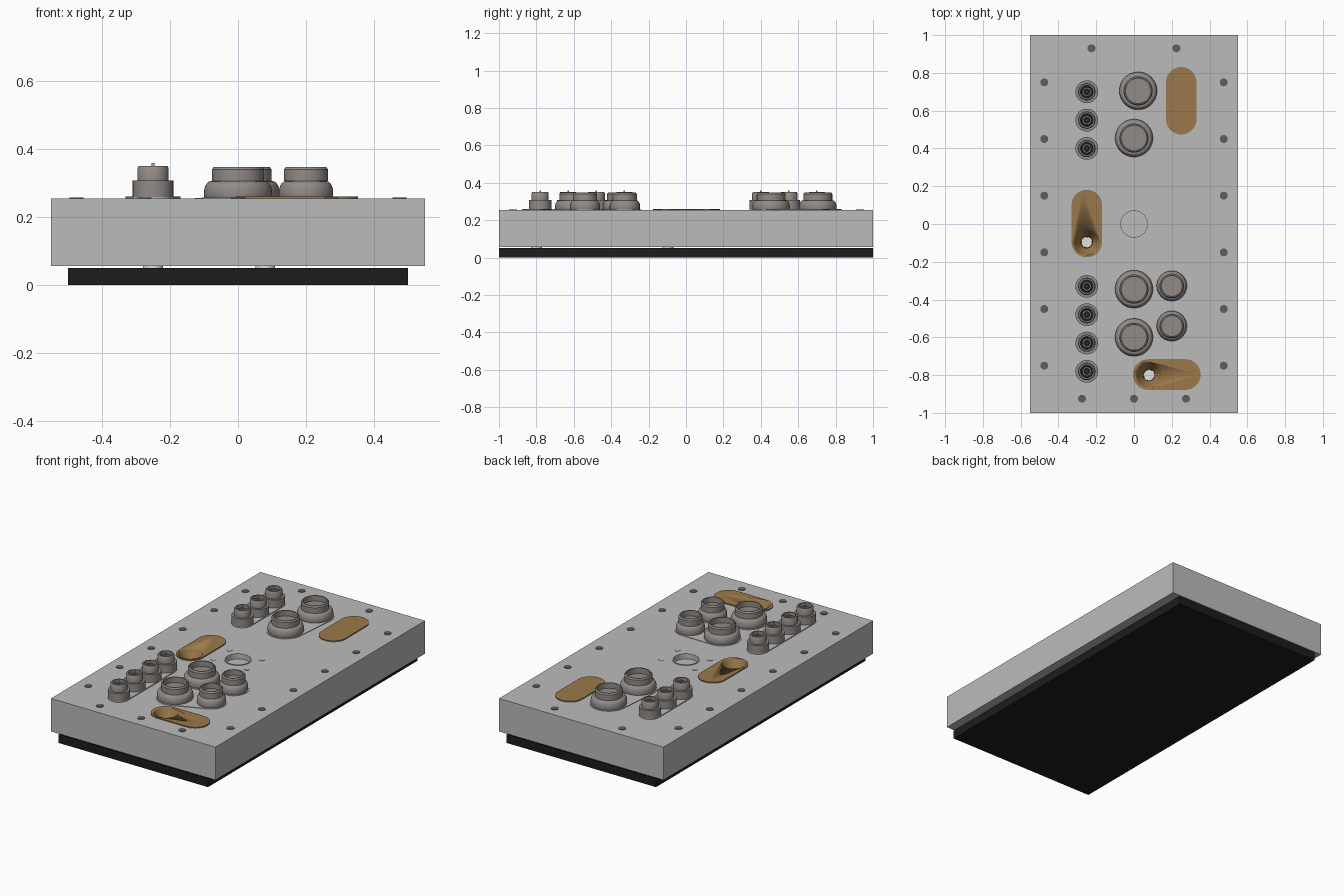
import bpy, bmesh, math
from mathutils import Vector

if "Cube" in bpy.data.objects:
    bpy.data.objects.remove(bpy.data.objects["Cube"])

TOP = 0.255


def material(name, rgb):
    m = bpy.data.materials.new(name)
    m.diffuse_color = (*rgb, 1)
    m.use_nodes = True
    m.node_tree.nodes["Principled BSDF"].inputs["Base Color"].default_value = m.diffuse_color
    return m


GREY = material("plate grey", (0.50, 0.50, 0.50))
BLACK = material("gasket black", (0.012, 0.012, 0.012))
METAL = material("connector metal", (0.29, 0.26, 0.245))
BRASS = material("brass", (0.33, 0.19, 0.07))
DARK = material("bolt dark grey", (0.11, 0.11, 0.11))
PALE = material("pale pin", (0.75, 0.75, 0.75))


def finish(bm, name, mat, smooth=True):
    me = bpy.data.meshes.new(name)
    bm.normal_update()
    bm.to_mesh(me)
    bm.free()
    ob = bpy.data.objects.new(name, me)
    bpy.context.collection.objects.link(ob)
    me.materials.append(mat)
    if smooth:
        bpy.ops.object.select_all(action='DESELECT')
        ob.select_set(True)
        bpy.context.view_layer.objects.active = ob
        bpy.ops.object.shade_smooth_by_angle(angle=math.radians(35))
    return ob


def box(name, lo, hi, mat):
    bm = bmesh.new()
    bmesh.ops.create_cube(bm, size=1)
    for v in bm.verts:
        v.co = [l + (c + 0.5) * (h - l) for c, l, h in zip(v.co, lo, hi)]
    return finish(bm, name, mat, False)


def lathe(name, x, y, profile, mat, n=40):
    """Revolve (radius, z) points; radius 0 closes the shape."""
    bm = bmesh.new()
    rings = []
    for r, z in profile:
        if r == 0:
            rings.append([bm.verts.new((x, y, z))] * n)
        else:
            rings.append([bm.verts.new((x + r * math.cos(math.tau * i / n),
                                        y + r * math.sin(math.tau * i / n), z)) for i in range(n)])
    for a, b in zip(rings, rings[1:]):
        for i in range(n):
            j = (i + 1) % n
            bm.faces.new(list(dict.fromkeys((a[i], a[j], b[j], b[i]))))
    return finish(bm, name, mat)


def disc(name, x, y, r, z0, z1, mat, n=32):
    return lathe(name, x, y, [(0, z0), (r, z0), (r, z1), (0, z1)], mat, n)


def pad(name, circles, z0, z1, mat):
    """Plate whose outline wraps tightly round the given (x, y, r) circles."""
    bm = bmesh.new()
    for x, y, r in circles:
        for i in range(48):
            a = math.tau * i / 48
            for z in (z0, z1):
                bm.verts.new((x + r * math.cos(a), y + r * math.sin(a), z))
    res = bmesh.ops.convex_hull(bm, input=bm.verts)
    bmesh.ops.delete(bm, geom=[v for v in bm.verts if not v.link_faces], context='VERTS')
    bmesh.ops.dissolve_limit(bm, angle_limit=0.01, verts=bm.verts, edges=bm.edges)
    return finish(bm, name, mat)


def cut(target, cutter):
    mod = target.modifiers.new("cut", 'BOOLEAN')
    mod.operation = 'DIFFERENCE'
    mod.solver = 'EXACT'
    mod.object = cutter
    cutter.hide_render = True
    cutter.hide_viewport = True


# Gasket slab and main plate
box("gasket", (-0.5, -1, 0), (0.5, 1, 0.051), BLACK)
plate = box("main_plate", (-0.55, -1, 0.056), (0.55, 1, TOP), GREY)

# Central recess with a rim and four small studs
cut(plate, disc("center_cutter", 0, 0, 0.072, 0.225, 0.3, GREY, 48))
lathe("center_rim", 0, 0, [(0.077, TOP), (0.077, 0.258), (0.070, 0.258), (0.070, 0.226)], GREY, 48)
for x in (-0.11, 0.11):
    for y in (-0.075, 0.075):
        disc("center_stud", x, y, 0.017, 0.25, 0.257, GREY)

# Brass slot pads, two of them with a funnel through the plate
slots = [((0.25, 0.555), (0.25, 0.75), None),
         ((-0.25, -0.095), (-0.25, 0.1), (-0.25, -0.097)),
         ((0.075, -0.797), (0.272, -0.797), (0.08, -0.8))]
for a, b, hole in slots:
    slot = pad("brass_slot", [(*a, 0.081), (*b, 0.081)], 0.25, 0.261, BRASS)
    if hole:
        cutter = disc("funnel_cutter", *hole, 0.067, 0.03, 0.3, GREY, 40)
        cut(slot, cutter)
        cut(plate, cutter)
        lathe("funnel", *hole, [(0.03, 0.07), (0.03, 0.19), (0.036, 0.2), (0.068, 0.261)][::-1], BRASS)
        disc("funnel_stub", *hole, 0.029, 0.05, 0.075, PALE)

# Small coaxial connectors in two rows
for ys in ((0.7, 0.55, 0.4), (-0.33, -0.48, -0.63, -0.78)):
    pad("small_connector_pad", [(-0.25, ys[0], 0.06), (-0.25, ys[-1], 0.06)], 0.25, 0.26, GREY)
    for y in ys:
        lathe("small_connector", -0.25, y,
              [(0.06, 0.25), (0.06, 0.308), (0.046, 0.308), (0.046, 0.345), (0.042, 0.351),
               (0.034, 0.351), (0.034, 0.315), (0, 0.315)], METAL, 32)
        disc("socket_floor", -0.25, y, 0.034, 0.314, 0.317, BLACK)
        lathe("socket_ring", -0.25, y, [(0.024, 0.315), (0.024, 0.338), (0.016, 0.338),
                                        (0.016, 0.315)], METAL, 24)
        disc("center_pin", -0.25, y, 0.004, 0.315, 0.36, PALE, 12)

# Large domed ports grouped on shared pads
groups = [[(0.022, 0.705, 0.1), (0, 0.455, 0.1)],
          [(0, -0.345, 0.1), (0.2, -0.328, 0.08)],
          [(0, -0.6, 0.1), (0.2, -0.54, 0.08)]]
for group in groups:
    pad("port_pad", [(x, y, r + 0.006) for x, y, r in group], 0.25, 0.258, GREY)
    for x, y, r in group:
        i = r - 0.035 if r > 0.09 else r - 0.027
        dome = [(r - 0.02 * (1 - math.cos(t * math.pi / 10)),
                 0.272 + 0.034 * math.sin(t * math.pi / 10)) for t in range(6)]
        lathe("domed_port", x, y, [(r - 0.004, 0.25), (r, 0.262)] + dome +
              [(i + 0.012, 0.306), (i + 0.012, 0.34), (i + 0.006, 0.348), (i, 0.348),
               (i, 0.315), (0, 0.315)], METAL, 48)

# Bolts round the border
bolts = [(x, y) for x in (-0.475, 0.475) for y in (0.75, 0.45, 0.15, -0.15, -0.45, -0.75)]
bolts += [(-0.225, 0.93), (0.225, 0.93), (-0.275, -0.925), (0, -0.925), (0.275, -0.925)]
for x, y in bolts:
    disc("border_bolt", x, y, 0.021, 0.25, 0.258, DARK, 24)
